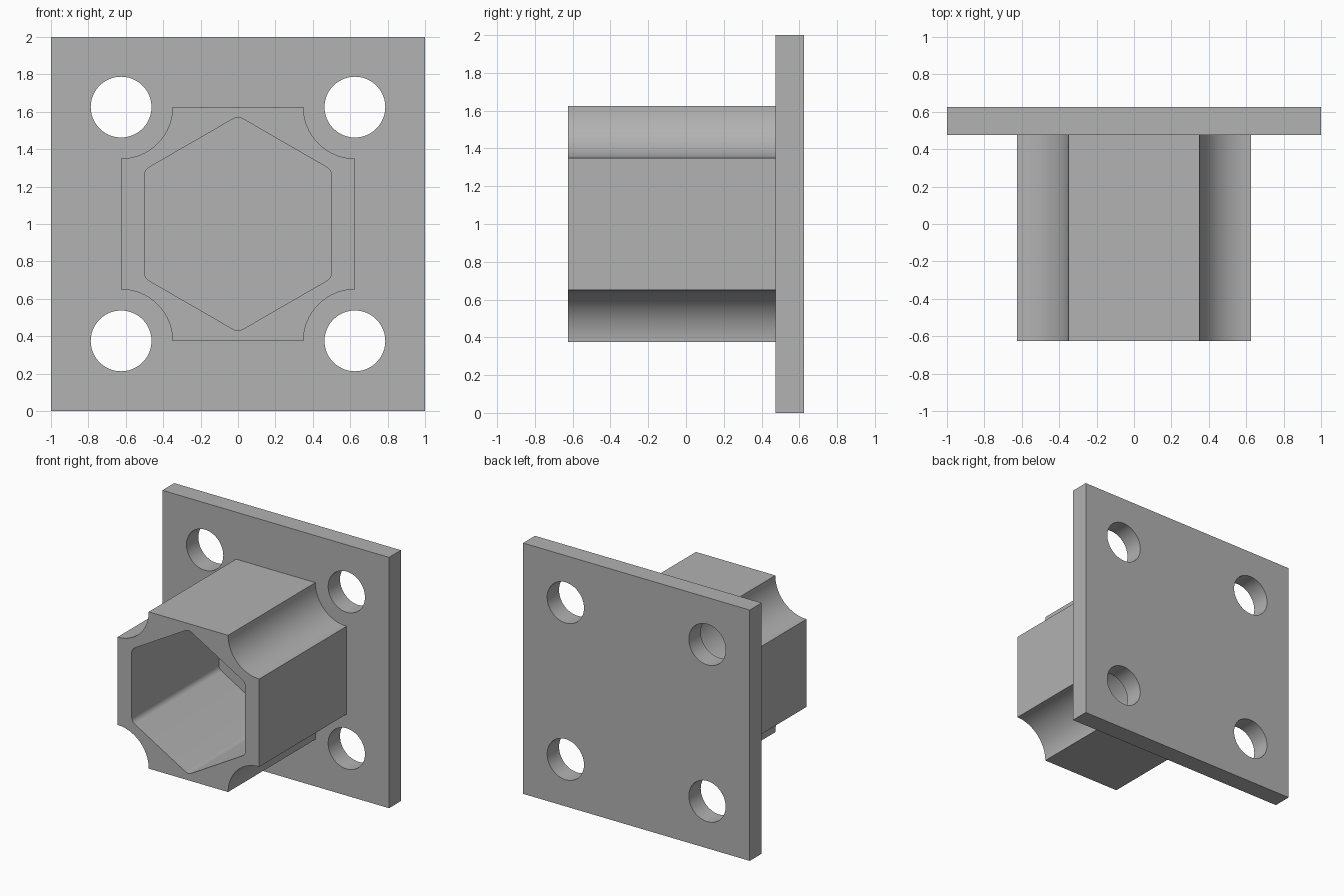
import bpy, bmesh
from math import pi, cos, sin, radians
from mathutils import Vector

if "Cube" in bpy.data.objects:
    bpy.data.objects.remove(bpy.data.objects["Cube"], do_unlink=True)

FRONT, PLATE, BACK = -0.625, 0.475, 0.625   # depths along y
MID, HALF = 1.0, 0.625                      # centre height, half width of body

grey = bpy.data.materials.new("plain grey")
grey.use_nodes = True
colour = (0.445, 0.445, 0.445, 1)
grey.diffuse_color = colour
grey.node_tree.nodes["Principled BSDF"].inputs["Base Color"].default_value = colour


def arc(cx, cz, r, start, end, steps):
    return [(cx + r * cos(a), cz + r * sin(a))
            for a in (start + (end - start) * i / steps for i in range(steps + 1))]


def prism(name, outline, y0, y1):
    """Extrude an x-z outline from depth y0 to y1."""
    bm = bmesh.new()
    face = bm.faces.new([bm.verts.new((x, y0, MID + z)) for x, z in outline])
    out = bmesh.ops.extrude_face_region(bm, geom=[face])
    verts = [v for v in out["geom"] if isinstance(v, bmesh.types.BMVert)]
    bmesh.ops.translate(bm, vec=Vector((0, y1 - y0, 0)), verts=verts)
    bmesh.ops.recalc_face_normals(bm, faces=bm.faces)
    mesh = bpy.data.meshes.new(name)
    bm.to_mesh(mesh)
    bm.free()
    mesh.materials.append(grey)
    obj = bpy.data.objects.new(name, mesh)
    bpy.context.collection.objects.link(obj)
    return obj


def combine(target, other, operation):
    """Apply a boolean and discard the helper."""
    bpy.ops.object.select_all(action='DESELECT')
    bpy.context.view_layer.objects.active = target
    target.select_set(True)
    mod = target.modifiers.new(operation.lower(), 'BOOLEAN')
    mod.operation, mod.solver, mod.object = operation, 'EXACT', other
    bpy.ops.object.modifier_apply(modifier=mod.name)
    bpy.data.objects.remove(other, do_unlink=True)


# Square mounting plate
flange = prism("flanged_hex_socket", [(-1, -1), (1, -1), (1, 1), (-1, 1)], PLATE, BACK)

# Square body with a concave scallop at each corner, sunk into the plate
outline = []
for k in range(4):
    a = pi / 4 + k * pi / 2
    sx, sz = (1 if cos(a) > 0 else -1), (1 if sin(a) > 0 else -1)
    outline += arc(sx * HALF, sz * HALF, 0.275, a + pi * 1.25, a + pi * 0.75, 24)
combine(flange, prism("socket_body", outline, FRONT, PLATE + 0.07), 'UNION')

# Blind hexagonal socket with rounded corners
fillet = 0.05
reach = (0.5 - fillet) / cos(pi / 6)
hexagon = []
for k in range(6):
    a = pi / 6 + k * pi / 3
    hexagon += arc(reach * cos(a), reach * sin(a), fillet, a - pi / 6, a + pi / 6, 6)
combine(flange, prism("hex_cutter", hexagon, FRONT - 0.1, PLATE), 'DIFFERENCE')

# Four bolt holes through the plate
for sx in (-1, 1):
    for sz in (-1, 1):
        circle = arc(sx * HALF, sz * HALF, 0.1625, 0, 2 * pi, 48)[:-1]
        combine(flange, prism("hole_cutter", circle, PLATE - 0.1, BACK + 0.1), 'DIFFERENCE')

bpy.ops.object.shade_smooth_by_angle(angle=radians(30))
